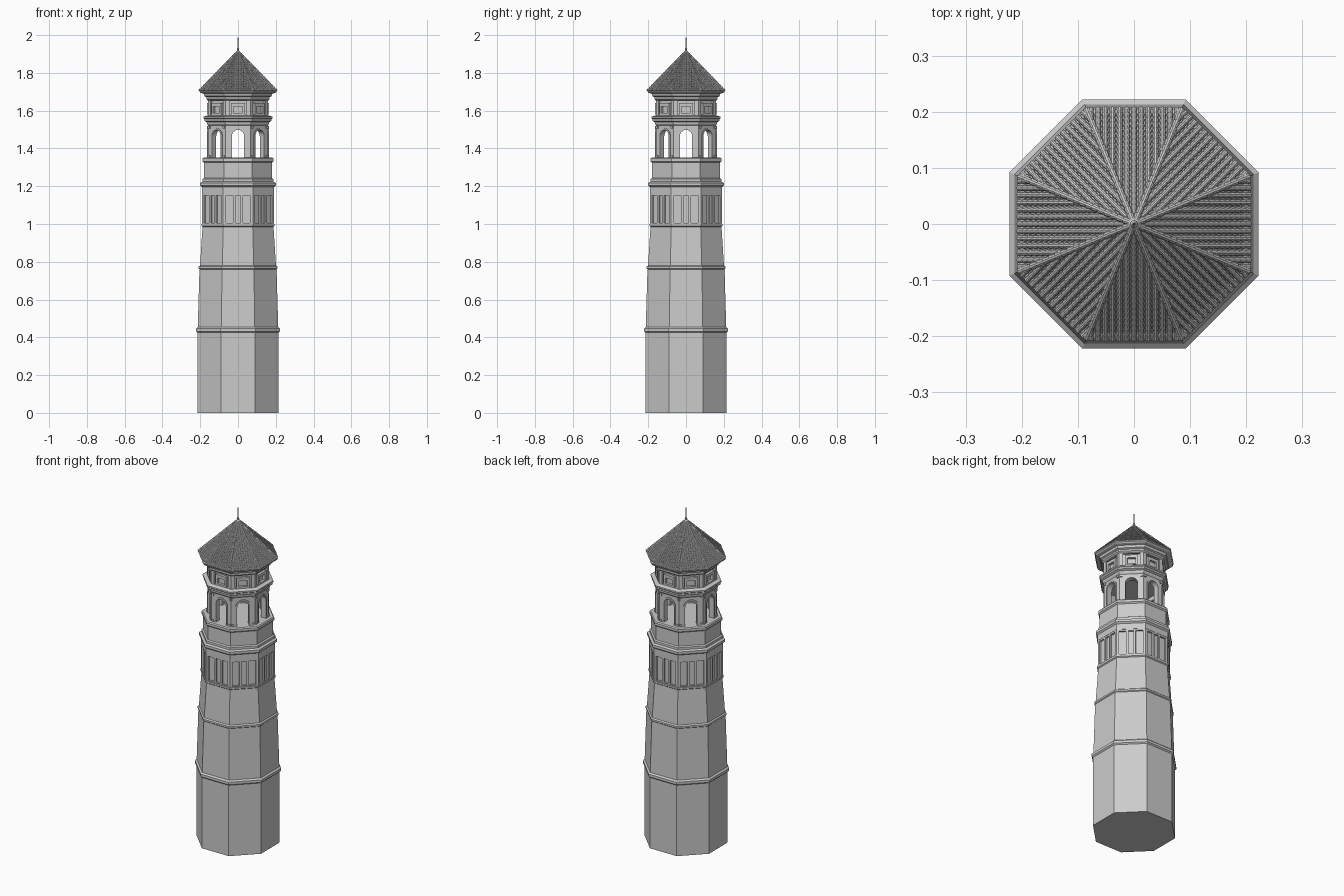
import bpy, bmesh, math
from mathutils import Matrix, Vector

cube = bpy.data.objects.get("Cube")
if cube:
    bpy.data.objects.remove(cube, do_unlink=True)

TAN = math.tan(math.pi / 8)

stone = bpy.data.materials.new("grey stone")
stone.use_nodes = True
stone.diffuse_color = (0.6, 0.6, 0.6, 1)
stone.node_tree.nodes["Principled BSDF"].inputs["Base Color"].default_value = (0.6, 0.6, 0.6, 1)


def finish(name, bm):
    bmesh.ops.recalc_face_normals(bm, faces=bm.faces)
    mesh = bpy.data.meshes.new(name)
    bm.to_mesh(mesh)
    bm.free()
    mesh.materials.append(stone)
    obj = bpy.data.objects.new(name, mesh)
    bpy.context.collection.objects.link(obj)
    return obj


def lathe(name, profile, sides=8, loop=False):
    """Turn (flat-to-flat radius, height) pairs about z, flats facing the axes."""
    bm = bmesh.new()
    rings = []
    for r, z in profile:
        r /= math.cos(math.pi / sides)
        rings.append([bm.verts.new((r * math.cos(a), r * math.sin(a), z))
                      for a in [(i + 0.5) * math.tau / sides for i in range(sides)]])
    pairs = list(zip(rings, rings[1:]))
    if loop:
        pairs.append((rings[-1], rings[0]))
    else:
        bm.faces.new(rings[0])
        bm.faces.new(rings[-1])
    for low, high in pairs:
        for i in range(sides):
            j = (i + 1) % sides
            bm.faces.new((low[i], low[j], high[j], high[i]))
    return finish(name, bm)


def around(name, bm):
    """Repeat a piece built on the front on all eight sides."""
    base = bm.verts[:] + bm.edges[:] + bm.faces[:]
    for k in range(1, 8):
        copy = bmesh.ops.duplicate(bm, geom=base)["geom"]
        bmesh.ops.rotate(bm, verts=[v for v in copy if isinstance(v, bmesh.types.BMVert)],
                         matrix=Matrix.Rotation(k * math.pi / 4, 3, "Z"))
    return finish(name, bm)


def band(bm, outer, inner, front, back, closed=False, mitre=False):
    """Solid strip between two outlines of (x, z), from front depth to back depth."""
    edge = max(p[0] for p in outer)
    layers = []
    for d in (front, back):
        for path in (outer, inner):
            pts = [(math.copysign(d * TAN, x) if mitre and abs(x) > edge - 1e-5 else x, -d, z)
                   for x, z in path]
            layers.append([bm.verts.new(p) for p in pts])
    fo, fi, bo, bi = layers
    n = len(outer)
    for i in range(n if closed else n - 1):
        j = (i + 1) % n
        for a, b in ((fo, fi), (fi, bi), (bi, bo), (bo, fo)):
            bm.faces.new((a[i], a[j], b[j], b[i]))
    if not closed:
        for i in (0, n - 1):
            bm.faces.new((fo[i], fi[i], bi[i], bo[i]))


def box(bm, x, w, z0, z1, front, back):
    """Block on the front side, from front depth to back depth."""
    size = Matrix.Diagonal((w, front - back, z1 - z0, 1))
    place = Matrix.Translation((x, -(front + back) / 2, (z0 + z1) / 2))
    bmesh.ops.create_cube(bm, size=1, matrix=place @ size)


def rect(w, z0, z1):
    return [(w, z0), (w, z1), (-w, z1), (-w, z0)]


def arch(w, z0, spring, steps=12):
    arc = [math.pi * i / steps for i in range(steps + 1)]
    return [(w, z0)] + [(w * math.cos(a), spring + w * math.sin(a)) for a in arc] + [(-w, z0)]


def arch_box(w, z0, spring, top, steps=12):
    """Rectangle outline with the same point count as an arch."""
    pts = [(w, z0)]
    for i in range(steps + 1):
        t = 4 * i / steps
        pts.append((w * max(-1, min(1, 2 - t)), spring + (top - spring) * min(1, t, 4 - t)))
    return pts + [(-w, z0)]


# Tapering shaft with string courses, up to the lantern floor
lathe("shaft", [
    (0.215, 0), (0.215, 0.425), (0.222, 0.432), (0.222, 0.447), (0.213, 0.455),
    (0.204, 0.76), (0.208, 0.764), (0.208, 0.774), (0.201, 0.78),
    (0.188, 0.985), (0.194, 0.99), (0.194, 1.0), (0.18, 1.003),
    (0.18, 1.155), (0.191, 1.16), (0.191, 1.195), (0.2, 1.203), (0.2, 1.218),
    (0.188, 1.224), (0.188, 1.238), (0.18, 1.243), (0.18, 1.325), (0.187, 1.332),
    (0.187, 1.346), (0.182, 1.352)])

# Pilasters and sunk panels below the upper string course
bm = bmesh.new()
W = 0.19 * TAN
band(bm, rect(W, 1.0, 1.16), rect(W - 0.014, 1.006, 1.15), 0.19, 0.178, True, True)
for x in (-0.02, 0.02):
    box(bm, x, 0.012, 1.0, 1.157, 0.19, 0.178)
around("panel_pilasters", bm)

# Open arched lantern
bm = bmesh.new()
W = 0.158 * TAN
band(bm, arch_box(W, 1.35, 1.465, 1.535), arch(0.033, 1.35, 1.465), 0.158, 0.13, mitre=True)
around("lantern_walls", bm)
bm = bmesh.new()
band(bm, arch(0.042, 1.35, 1.465), arch(0.033, 1.35, 1.465), 0.163, 0.15)
around("arch_surrounds", bm)
bm = bmesh.new()
for s in (-1, 1):
    box(bm, s * 0.056, 0.013, 1.35, 1.362, 0.164, 0.15)
    box(bm, s * 0.056, 0.013, 1.505, 1.52, 0.164, 0.15)
around("pier_caps", bm)

# Cornice over the lantern, with the ceiling slab
lathe("lantern_cornice", [
    (0.158, 1.522), (0.164, 1.53), (0.166, 1.54), (0.178, 1.546), (0.178, 1.556),
    (0.182, 1.56), (0.182, 1.568), (0.16, 1.575)])

# Attic storey with square windows
lathe("attic_core", [(0.148, 1.57), (0.148, 1.67)])
bm = bmesh.new()
W = 0.16 * TAN
band(bm, rect(W, 1.57, 1.67), rect(0.046, 1.58, 1.652), 0.16, 0.145, True, True)
around("attic_walls", bm)
bm = bmesh.new()
band(bm, rect(0.036, 1.58, 1.64), rect(0.023, 1.587, 1.622), 0.163, 0.146, True)
around("window_frames", bm)

# Eaves moulding
lathe("eaves", [
    (0.16, 1.655), (0.168, 1.662), (0.168, 1.672), (0.178, 1.677), (0.182, 1.69),
    (0.198, 1.694), (0.204, 1.7), (0.204, 1.708), (0.198, 1.712)])

# Roof deck
EAVE, EAVE_Z, TOP = 0.203, 1.705, 1.91
lathe("roof_deck", [(EAVE - 0.004, EAVE_Z), (0.001, TOP - 0.002)])


def tile_run(bm, start, end, radius, length, segs=5):
    """Overlapping barrel tiles laid from start up to end."""
    run = end - start
    count = max(1, round(run.length / length))
    along = run.normalized()
    side = along.cross(Vector((0, 0, 1))).normalized()
    up = side.cross(along)
    for k in range(count):
        rings = []
        for t, r in ((k, radius), (k + 1, radius * 0.7)):
            c = start + run * (t / count)
            rings.append([bm.verts.new(c + (side * math.cos(a) + up * math.sin(a)) * r)
                          for a in [math.pi * i / segs for i in range(segs + 1)]])
        low, high = rings
        bm.faces.new(low)
        for i in range(segs):
            bm.faces.new((low[i], low[i + 1], high[i + 1], high[i]))


# Barrel tiles on every slope
bm = bmesh.new()
for i in range(-6, 7):
    x = i * 0.0128
    y = max(abs(x) / TAN, 0.012)
    rise = (TOP - EAVE_Z) / EAVE
    tile_run(bm, Vector((x, -EAVE - 0.002, EAVE_Z)),
             Vector((x, -y, TOP - y * rise)), 0.006, 0.0135)
around("roof_tiles", bm)

# Hip ridges
bm = bmesh.new()
tile_run(bm, Vector((EAVE * TAN, -EAVE, EAVE_Z + 0.002)),
         Vector((0.002, -0.005, TOP)), 0.007, 0.016)
around("hip_tiles", bm)

# Finial
finial = lathe("finial", [
    (0.011, 1.9), (0.01, 1.912), (0.005, 1.918), (0.007, 1.924), (0.004, 1.931),
    (0.0025, 1.94), (0.001, 2.0)], sides=12)
